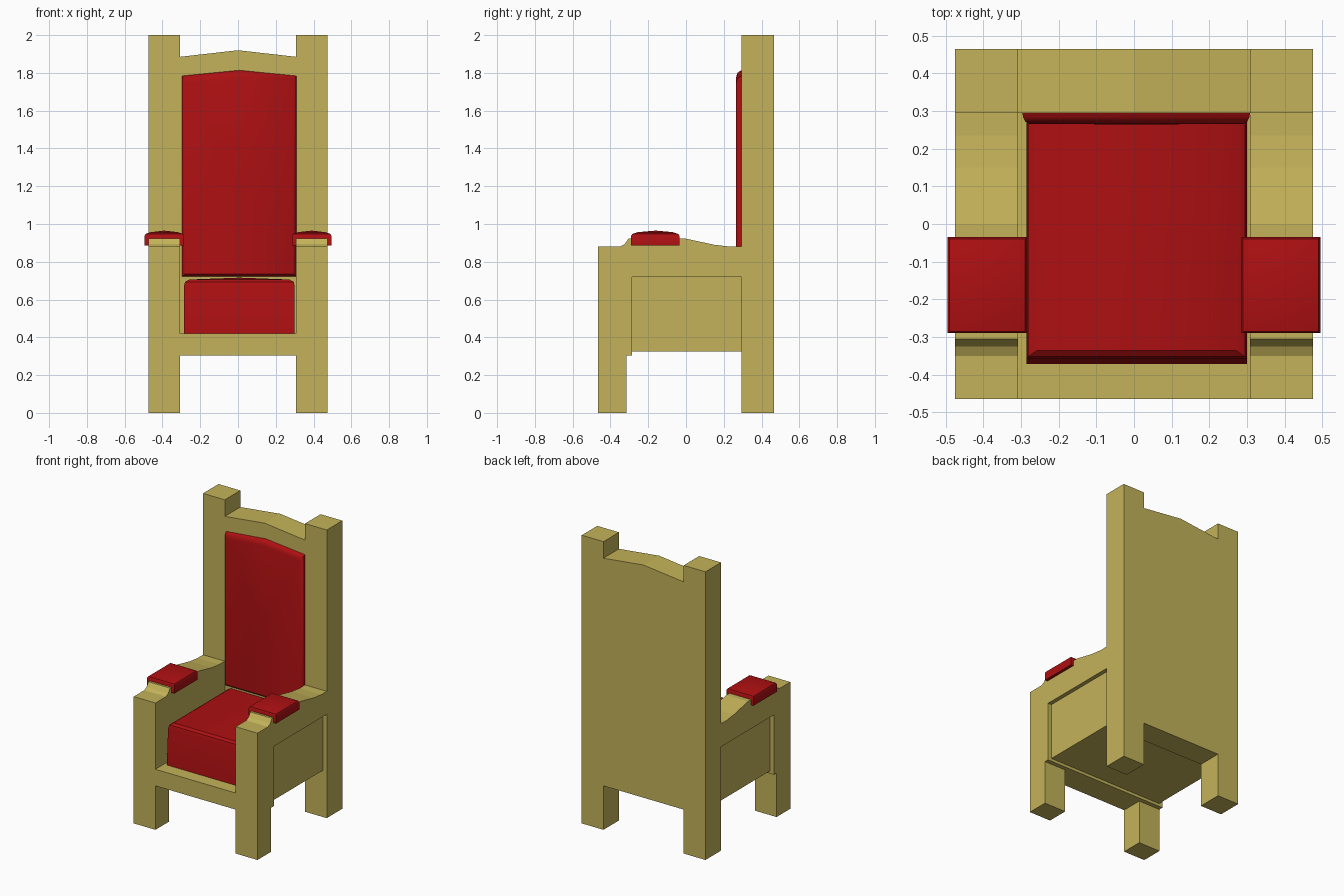
import bpy, bmesh
from math import radians

if "Cube" in bpy.data.objects:
    bpy.data.objects.remove(bpy.data.objects["Cube"])


def material(name, rgb):
    m = bpy.data.materials.new(name)
    m.diffuse_color = (*rgb, 1)
    m.use_nodes = True
    m.node_tree.nodes["Principled BSDF"].inputs["Base Color"].default_value = m.diffuse_color
    return m


WOOD = material("wood", (0.55, 0.45, 0.10))
RED = material("red_fabric", (0.42, 0.005, 0.006))


def loft(name, rings, mat, apex=None, smooth=False):
    """Skin a list of matching point rings; close with a flat cap or an apex."""
    bm = bmesh.new()
    rows = [[bm.verts.new(p) for p in r] for r in rings]
    n = len(rows[0])
    for a, b in zip(rows, rows[1:]):
        for i in range(n):
            j = (i + 1) % n
            bm.faces.new((a[i], a[j], b[j], b[i]))
    bm.faces.new(rows[0][::-1])
    if apex:
        tip = bm.verts.new(apex)
        for i in range(n):
            bm.faces.new((rows[-1][i], rows[-1][(i + 1) % n], tip))
    else:
        bm.faces.new(rows[-1])
    bmesh.ops.recalc_face_normals(bm, faces=bm.faces)
    me = bpy.data.meshes.new(name)
    bm.to_mesh(me)
    bm.free()
    me.materials.append(mat)
    ob = bpy.data.objects.new(name, me)
    bpy.context.collection.objects.link(ob)
    if smooth:
        bpy.ops.object.select_all(action='DESELECT')
        ob.select_set(True)
        bpy.context.view_layer.objects.active = ob
        bpy.ops.object.shade_smooth_by_angle(angle=radians(35))
    return ob


def extrude_x(name, profile, x0, x1, mat):
    return loft(name, [[(x, y, z) for y, z in profile] for x in (x0, x1)], mat)


def rect(x0, x1, y0, y1, z):
    return [(x0, y0, z), (x1, y0, z), (x1, y1, z), (x0, y1, z)]


# Side frame: front leg, armrest and back post in one profile
side = extrude_x("side_frame", [
    (-.465, 0), (-.315, 0), (-.315, .305), (-.285, .305), (-.285, .325),
    (.295, .325), (.295, 0), (.465, 0), (.465, 2), (.295, 2), (.295, .88),
    (.235, .88), (.15, .89), (0, .922), (-.305, .922), (-.325, .893),
    (-.35, .88), (-.465, .88)], .308, .475, WOOD)

# Recessed outer side panel
cutter = loft("panel_cutter", [rect(.447, .6, -.285, .295, z) for z in (.2, .72)], WOOD)
cutter.hide_render = True
cutter.hide_viewport = True
cut = side.modifiers.new("recess", 'BOOLEAN')
cut.operation = 'DIFFERENCE'
cut.object = cutter
cut.solver = 'EXACT'

# Seat base with a deeper front rail
extrude_x("seat_base", [(-.465, .305), (-.285, .305), (-.285, .325), (.295, .325),
                        (.295, .42), (-.465, .42)], -.308, .308, WOOD)

# Back panel with peaked top
back = [(-.308, .305), (.308, .305), (.308, 1.885), (0, 1.92), (-.308, 1.885)]
loft("back_panel", [[(x, y, z) for x, z in back] for y in (.295, .465)], WOOD)

# Back cushion, edges rounding toward the front
rings = []
for y, d in ((.297, 0), (.283, .006), (.272, .016), (.266, .036)):
    w = .303 - d * .5
    rings.append([(.006 + x, y, z) for x, z in (
        (-w, .722 + d * .4), (w, .722 + d * .4), (w, 1.785 - d),
        (0, 1.815 - d), (-w, 1.785 - d))])
loft("back_cushion", rings, RED, apex=(.006, .264, 1.25), smooth=True)

# Seat cushion, front leaning back and top crowned
loft("seat_cushion", [rect(.007 - w, .007 + w, y0, y1, z) for z, w, y0, y1 in (
    (.42, .293, -.372, .296), (.67, .293, -.358, .296), (.693, .288, -.352, .296),
    (.706, .265, -.336, .29))], RED, apex=(.007, 0, .716), smooth=True)

# Armrest pad
pad = loft("arm_pad", [rect(.285 + d, .495 - d, -.29 + d, -.035 - d, z)
                       for z, d in ((.885, 0), (.938, 0), (.947, .005), (.957, .035))],
           RED, apex=(.39, -.16, .965), smooth=True)

# Mirror side parts
for ob in (side, pad):
    ob.modifiers.new("mirror", 'MIRROR').use_axis[0] = True
